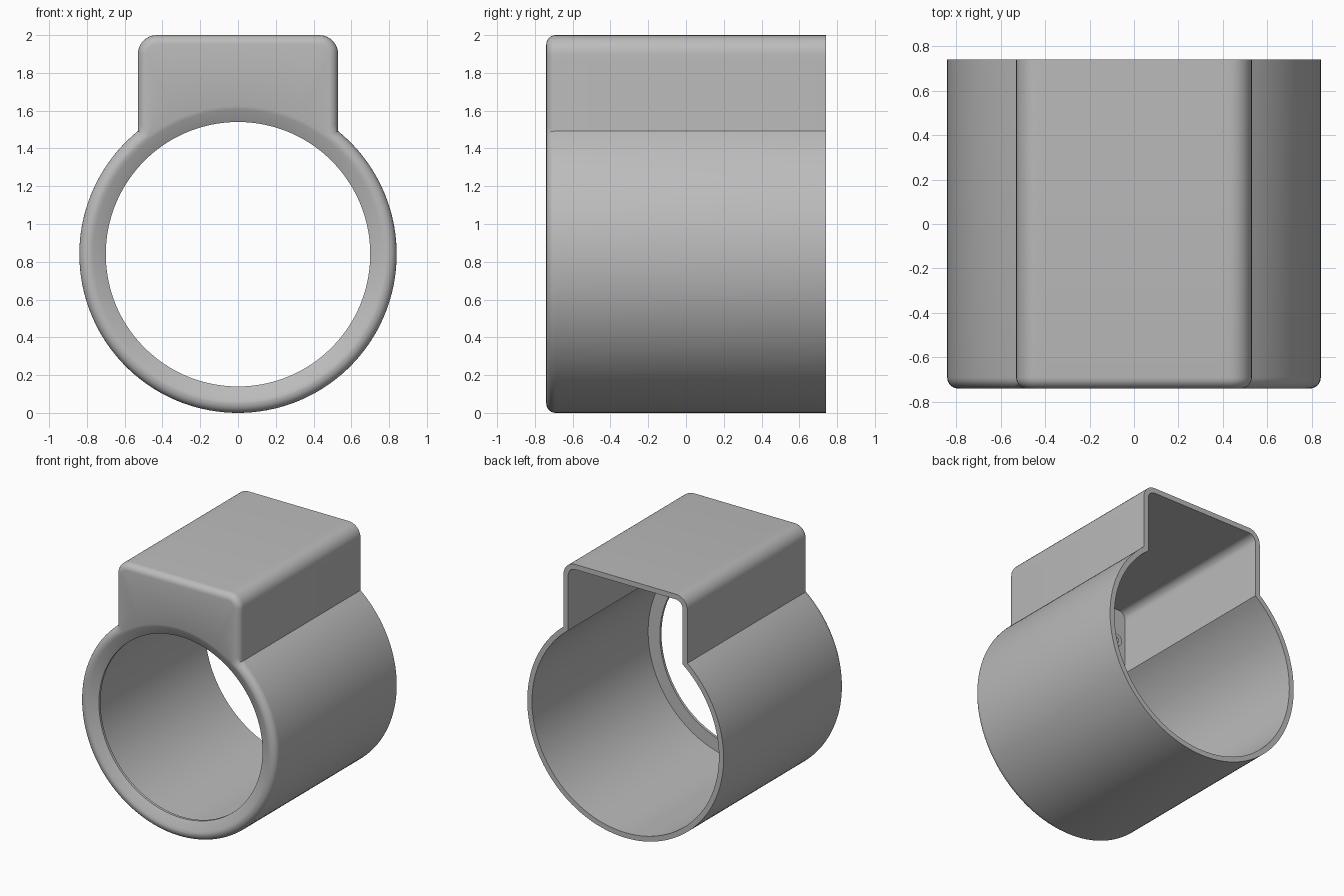
import bpy, bmesh
from math import sin, cos, pi, acos, atan2, hypot

cube = bpy.data.objects.get("Cube")
if cube:
    bpy.data.objects.remove(cube)

RADIUS, HALF_W, TOP, CORNER = 0.84, 0.53, 2.0, 0.1
CZ = RADIUS            # height of the tube axis
FRONT, BACK = -0.74, 0.74
WALL, FILLET = 0.04, 0.05

grey = bpy.data.materials.new("plain grey")
grey.use_nodes = True
grey.diffuse_color = (0.5, 0.5, 0.5, 1)
grey.node_tree.nodes["Principled BSDF"].inputs["Base Color"].default_value = (0.5, 0.5, 0.5, 1)


def line(a, b, n):
    """Points from a up to, not including, b."""
    return [(a[0] + (b[0] - a[0]) * i / n, a[1] + (b[1] - a[1]) * i / n) for i in range(n)]


def arc(cx, cz, r, a0, a1, n):
    return [(cx + r * cos(a0 + (a1 - a0) * i / n), cz + r * sin(a0 + (a1 - a0) * i / n))
            for i in range(n)]


def keyhole(d):
    """Round tube with a box on top, moved inwards by d."""
    r, w, t = RADIUS - d, HALF_W - d, TOP - d
    c = max(CORNER - d, 0.01)
    a = acos(w / r)
    zj = CZ + r * sin(a)
    pts = line((w, zj), (w, t - c), 10)
    pts += arc(w - c, t - c, c, 0, pi / 2, 8)
    pts += line((w - c, t), (c - w, t), 24)
    pts += arc(c - w, t - c, c, pi / 2, pi, 8)
    pts += line((-w, t - c), (-w, zj), 10)
    pts += arc(0, CZ, r, pi - a, 2 * pi + a, 110)
    return pts


def circle_like(pts, r):
    """Circle whose points lie on the same rays as pts."""
    out = []
    for x, z in pts:
        k = r / hypot(x, z - CZ)
        out.append((x * k, CZ + (z - CZ) * k))
    return out


def loft(name, loops):
    """Closed skin through (points, y) loops, the last joined to the first."""
    bm = bmesh.new()
    rings = [[bm.verts.new((x, y, z)) for x, z in pts] for pts, y in loops]
    for k, a in enumerate(rings):
        b = rings[(k + 1) % len(rings)]
        for i in range(len(a)):
            j = (i + 1) % len(a)
            bm.faces.new((a[i], a[j], b[j], b[i]))
    bmesh.ops.recalc_face_normals(bm, faces=bm.faces)
    mesh = bpy.data.meshes.new(name)
    bm.to_mesh(mesh)
    bm.free()
    ob = bpy.data.objects.new(name, mesh)
    bpy.context.collection.objects.link(ob)
    mesh.materials.append(grey)
    bpy.ops.object.select_all(action='DESELECT')
    ob.select_set(True)
    bpy.context.view_layer.objects.active = ob
    bpy.ops.object.shade_smooth_by_angle(angle=pi / 6)
    return ob


# Housing: thin wall, rounded front edge, front plate with a bevelled hole
inner = keyhole(WALL)
loops = [(inner, BACK), (keyhole(0), BACK)]
for i in range(7):
    t = i / 6 * pi / 2
    loops.append((keyhole(FILLET * (1 - cos(t))), FRONT + FILLET * (1 - sin(t))))
rim = keyhole(FILLET)
for r, y in ((0.785, FRONT), (0.765, -0.734), (0.70, -0.70), (0.70, -0.68)):
    loops.append((circle_like(rim, r), y))
loops.append((inner, -0.68))
loft("housing", loops)

# Hollow studs on the inside of the front plate
for side, x in (("left", 0.36), ("right", -0.36)):
    def ring(r):
        return arc(x, 1.67, r, 0, 2 * pi, 24)
    loft(side + "_stud", [(ring(0.05), -0.69), (ring(0.05), -0.62),
                          (ring(0.02), -0.62), (ring(0.02), -0.69)])
